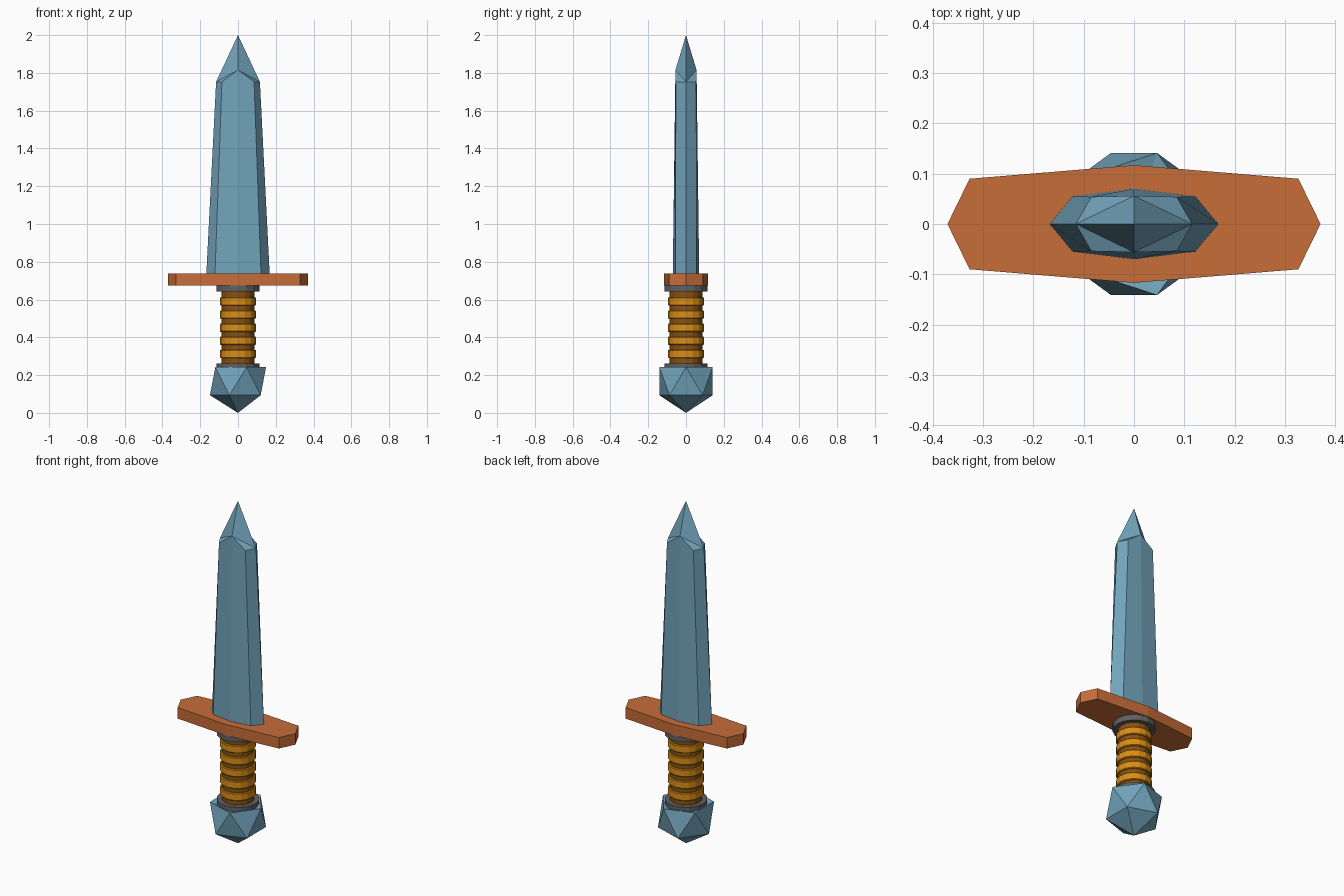
import bpy, bmesh, math
from mathutils import Vector

if "Cube" in bpy.data.objects:
    bpy.data.objects.remove(bpy.data.objects["Cube"])


def material(name, rgb):
    m = bpy.data.materials.new(name)
    m.diffuse_color = (*rgb, 1)
    m.use_nodes = True
    m.node_tree.nodes["Principled BSDF"].inputs["Base Color"].default_value = m.diffuse_color
    return m


STEEL = material("blue steel", (0.17, 0.37, 0.50))
COPPER = material("copper orange", (0.58, 0.155, 0.04))
GOLD = material("golden wrap", (0.70, 0.27, 0.008))
BROWN = material("dark brown", (0.24, 0.085, 0.006))
IRON = material("dark iron", (0.12, 0.12, 0.13))


def finish(bm, name, mat):
    bmesh.ops.recalc_face_normals(bm, faces=bm.faces[:])
    me = bpy.data.meshes.new(name)
    bm.to_mesh(me)
    bm.free()
    me.materials.append(mat)
    ob = bpy.data.objects.new(name, me)
    bpy.context.collection.objects.link(ob)
    return ob


def outline(x_tip, x_mid, y_mid, y_ridge):
    """Eight-point symmetric cross-section, counter-clockwise from +x."""
    return [(x_tip, 0), (x_mid, y_mid), (0, y_ridge), (-x_mid, y_mid),
            (-x_tip, 0), (-x_mid, -y_mid), (0, -y_ridge), (x_mid, -y_mid)]


def bridge(bm, low, high):
    n = len(low)
    for i in range(n):
        j = (i + 1) % n
        bm.faces.new((low[i], low[j], high[j], high[i]))


def disc(name, mat, radius, z0, z1, sides=16, bevel=0.0):
    """Faceted upright cylinder with optional chamfered rims."""
    bm = bmesh.new()
    profile = [(radius - bevel, z0), (radius, z0 + bevel),
               (radius, z1 - bevel), (radius - bevel, z1)]
    if not bevel:
        profile = [(radius, z0), (radius, z1)]
    rings = []
    for r, z in profile:
        rings.append([bm.verts.new((r * math.cos(2 * math.pi * k / sides),
                                    r * math.sin(2 * math.pi * k / sides), z))
                      for k in range(sides)])
    for a, b in zip(rings, rings[1:]):
        bridge(bm, a, b)
    bm.faces.new(rings[0][::-1])
    bm.faces.new(rings[-1])
    return finish(bm, name, mat)


# Blade: tapered section with a raised shoulder and pointed tip
bm = bmesh.new()
base = [bm.verts.new((x, y, 0.73)) for x, y in outline(0.168, 0.122, 0.055, 0.070)]
top = [bm.verts.new((x, y, 1.815 if x == 0 else 1.753))
       for x, y in outline(0.116, 0.085, 0.054, 0.056)]
bridge(bm, base, top)
bm.faces.new(base[::-1])
tip = bm.verts.new((0, 0, 2.0))
for edge, mid, ridge in ((0, 1, 2), (4, 3, 2), (4, 5, 6), (0, 7, 6)):
    bm.faces.new((top[edge], top[mid], top[ridge]))
    bm.faces.new((top[edge], top[ridge], tip))
finish(bm, "blade", STEEL)

# Cross guard
bm = bmesh.new()
section = outline(0.371, 0.327, 0.09, 0.117)
low = [bm.verts.new((x, y, 0.675)) for x, y in section]
high = [bm.verts.new((x, y, 0.739)) for x, y in section]
bridge(bm, low, high)
bm.faces.new(low[::-1])
bm.faces.new(high)
finish(bm, "cross_guard", COPPER)

# Grip core, wrap rings and collars
disc("grip_core", BROWN, 0.087, 0.23, 0.66)
for i in range(5):
    z = 0.312 + i * 0.0695
    disc(f"grip_ring_{i + 1}", GOLD, 0.096, z - 0.022, z + 0.022, bevel=0.004)
disc("upper_collar", IRON, 0.114, 0.642, 0.677)
disc("lower_collar", IRON, 0.114, 0.225, 0.262)

# Pommel: icosahedron with its top point pressed in under the collar
bm = bmesh.new()
bmesh.ops.create_icosphere(bm, subdivisions=1, radius=0.166)
for v in bm.verts:
    if v.co.z > 0.15:
        v.co.z = 0.04
    v.co += Vector((0, 0, 0.168))
lowest = min(v.co.z for v in bm.verts)
for v in bm.verts:
    if v.co.z == lowest:
        v.co.z = 0.0
finish(bm, "pommel", STEEL)
